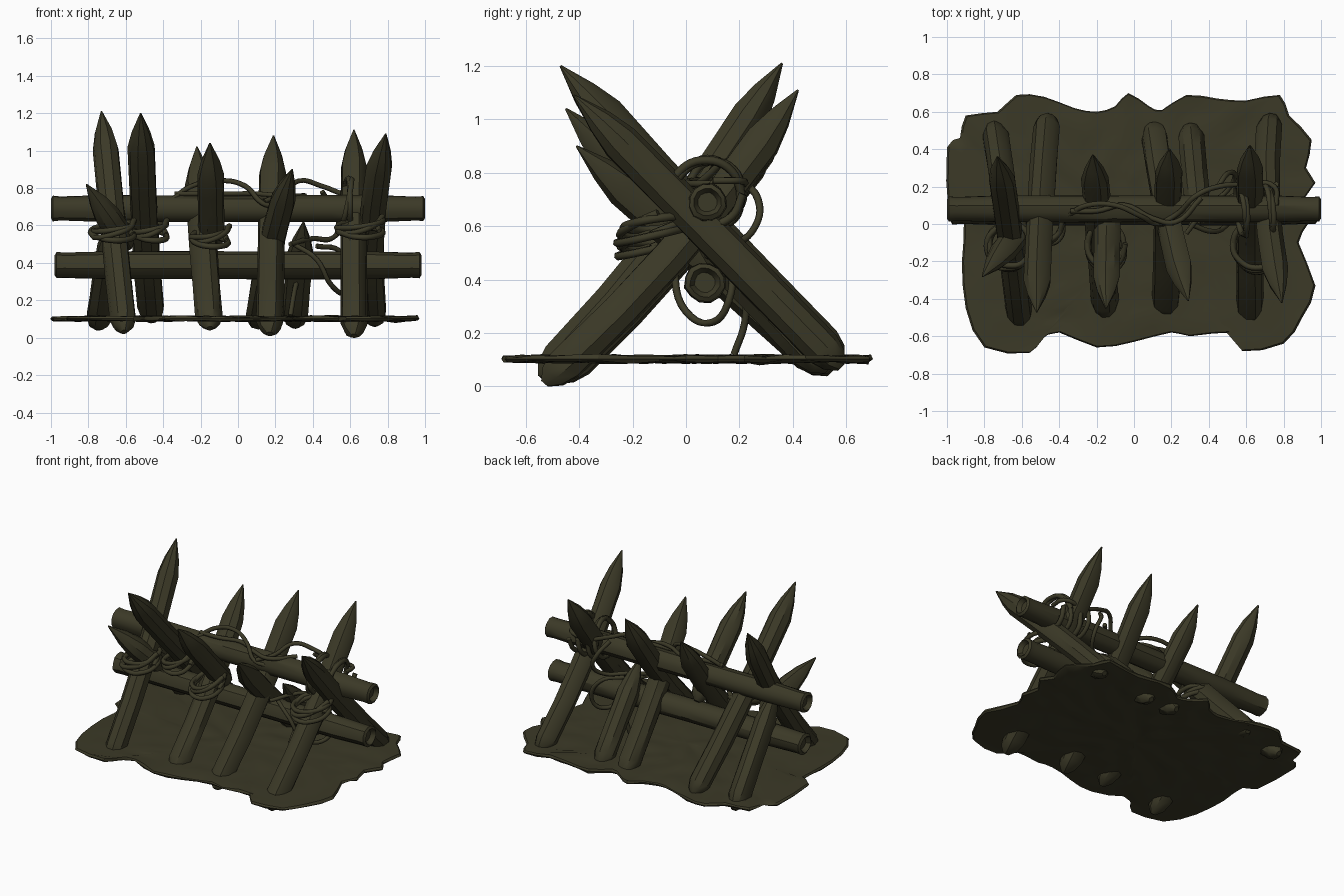
import bpy, bmesh, math, random
from mathutils import Vector, noise

random.seed(4)
cube = bpy.data.objects.get("Cube")
if cube:
    bpy.data.objects.remove(cube, do_unlink=True)

# One dark olive brown for the whole model
mat = bpy.data.materials.new("dark olive wood")
mat.use_nodes = True
COLOUR = (0.044, 0.041, 0.02, 1)
mat.diffuse_color = COLOUR
mat.node_tree.nodes["Principled BSDF"].inputs["Base Color"].default_value = COLOUR


def finish(name, bm, angle=35):
    bmesh.ops.recalc_face_normals(bm, faces=bm.faces)
    mesh = bpy.data.meshes.new(name)
    bm.to_mesh(mesh)
    bm.free()
    obj = bpy.data.objects.new(name, mesh)
    bpy.context.collection.objects.link(obj)
    mesh.materials.append(mat)
    bpy.ops.object.select_all(action='DESELECT')
    obj.select_set(True)
    bpy.context.view_layer.objects.active = obj
    bpy.ops.object.shade_smooth_by_angle(angle=math.radians(angle))


def pole(name, start, end, profile, sides=9, rough=0.06, bow=(0, 0, 0)):
    """Rough-hewn pole; profile lists (distance along, radius), bow bends its middle."""
    start, end, bow = Vector(start), Vector(end), Vector(bow)
    length = (end - start).length
    axis = (end - start).normalized()
    u = axis.orthogonal().normalized()
    v = axis.cross(u)
    bm = bmesh.new()
    lumps = [1 + random.uniform(-rough, rough) for _ in range(sides)]
    rings = []
    for dist, radius in profile:
        t = dist / length
        centre = start + axis * dist + bow * 4 * t * (1 - t)
        ring = []
        for i, lump in enumerate(lumps):
            a = math.tau * i / sides
            r = radius * lump * (1 + random.uniform(-rough, rough) / 2)
            ring.append(bm.verts.new(centre + (u * math.cos(a) + v * math.sin(a)) * r))
        rings.append(ring)
    for low, high in zip(rings, rings[1:]):
        for i in range(sides):
            j = (i + 1) % sides
            bm.faces.new((low[i], low[j], high[j], high[i]))
    bm.faces.new(rings[0])
    bm.faces.new(rings[-1])
    finish(name, bm)


def stake(name, foot, tip, bow=(0, 0, 0), r=0.072, point=0.24):
    """Pole with a long carved point on top and a blunt one at the foot."""
    length = (Vector(tip) - Vector(foot)).length
    body = length - point
    profile = [(0, r * 0.25), (0.04, r * 0.75), (0.1, r)]
    profile += [(0.1 + (body - 0.1) * t, r) for t in (0.25, 0.5, 0.75, 1)]
    profile += [(body + point * 0.45, r * 0.68), (length, 0.004)]
    pole(name, foot, tip, profile, bow=bow)


def rail(name, left, right, r):
    """Log with worn ends hollowed inside a rim."""
    length = (Vector(right) - Vector(left)).length
    profile = [(0.03, r * 0.5), (0.0, r * 0.72), (0.01, r * 0.95), (0.05, r * 0.9)]
    profile += [(length * t, r) for t in (0.15, 0.3, 0.45, 0.6, 0.75, 0.87)]
    profile += [(length - d, r * k) for d, k in ((0.05, 0.9), (0.01, 0.95), (0, 0.72), (0.03, 0.5))]
    pole(name, left, right, profile, sides=12, rough=0.05)


def rope(name, points, r=0.013):
    curve = bpy.data.curves.new(name, 'CURVE')
    curve.dimensions = '3D'
    curve.bevel_depth = r
    curve.bevel_resolution = 1
    curve.resolution_u = 5
    curve.use_fill_caps = True
    spline = curve.splines.new('BEZIER')
    spline.bezier_points.add(len(points) - 1)
    for bp, p in zip(spline.bezier_points, points):
        bp.co = p
        bp.handle_left_type = bp.handle_right_type = 'AUTO'
    curve.materials.append(mat)
    bpy.context.collection.objects.link(bpy.data.objects.new(name, curve))


def coil(name, centre, u, v, turns, drift):
    """Several uneven turns of rope on the ellipse spanned by u and v."""
    centre, u, v, drift = map(Vector, (centre, u, v, drift))
    steps, pts = 8, []
    for i in range(steps * turns + 1):
        a = math.tau * i / steps
        k = 1 + random.uniform(-0.07, 0.1)
        wander = math.sin(a * 0.7) * 0.5 + i / (steps * turns) - 0.5
        pts.append(centre + (u * math.cos(a) + v * math.sin(a)) * k + drift * wander)
    rope(name, pts, 0.016)


# Ground slab: wavy outline, thin rim, lumpy surface
OUTLINE = [(-1, .41), (-.93, .46), (-.9, .58), (-.73, .6), (-.63, .69), (-.48, .68),
           (-.32, .62), (-.2, .6), (-.1, .63), (-.03, .7), (.08, .63), (.15, .61),
           (.28, .69), (.45, .67), (.6, .66), (.78, .69), (.83, .58), (.95, .45),
           (.92, .3), (.97, .22), (.9, .12), (.93, 0), (.88, -.1), (.97, -.33),
           (.9, -.5), (.8, -.64), (.58, -.68), (.54, -.58), (.3, -.6), (.2, -.58),
           (0, -.63), (-.2, -.66), (-.4, -.58), (-.5, -.62), (-.56, -.69),
           (-.8, -.66), (-.9, -.45), (-.92, -.2), (-.91, 0), (-.99, .05)]
smooth = []
count = len(OUTLINE)
for i in range(count):
    a, b, c, d = (Vector(OUTLINE[(i + k) % count]) for k in (-1, 0, 1, 2))
    smooth += [b, (b + c) * 0.56 - (a + d) * 0.06]
bm = bmesh.new()
layers = []
steps = [k / 12 for k in range(12)] + [0.99]
for side, scales in ((1, steps), (-1, [1] + steps[::-1])):
    for s in scales:
        ring = []
        for p in smooth:
            x, y = p.x * s, p.y * s
            z = 0.102 + side * (0.011 if s < 1 else 0)
            z += noise.noise(Vector((x * 9, y * 9, side))) * 0.013 * (s < 1)
            ring.append(bm.verts.new((x, y, z)))
        layers.append(ring)
for low, high in zip(layers, layers[1:]):
    for i in range(len(smooth)):
        j = (i + 1) % len(smooth)
        bm.faces.new((low[i], low[j], high[j], high[i]))
bmesh.ops.remove_doubles(bm, verts=bm.verts, dist=0.0005)
finish("ground_slab", bm, 30)

# Stakes standing at the front and leaning back
BACKWARD = [((-.61, -.54, .03), (-.73, .36, 1.21)),
            ((-.15, -.5, .05), (-.22, .37, 1.02)),
            ((.17, -.49, .02), (.19, .40, 1.08)),
            ((.62, -.53, .01), (.62, .42, 1.11))]
for n, (foot, tip) in enumerate(BACKWARD, 1):
    stake(f"backward_stake_{n}", foot, tip, bow=(0, .045, -.02))

# Stakes standing at the back and leaning forward, with their bend
FORWARD = [((-.46, .58, .09), (-.52, -.47, 1.2), (-.01, 0, -.02)),
           ((.1, .54, .06), (.29, -.41, .9), (-.02, 0, 0)),
           ((.73, .58, .07), (.79, -.42, 1.09), (-.045, .01, -.01)),
           ((-.75, .54, .05), (-.66, -.06, .66), (0, 0, 0)),
           ((.3, .53, .06), (.35, .0, .62), (0, 0, 0))]
for n, (foot, tip, bow) in enumerate(FORWARD, 1):
    stake(f"forward_stake_{n}", foot, tip, bow)

# Short spikes tied into the crossing
stake("short_left_spike", (-.58, .0, .48), (-.81, -.28, .82))
stake("short_middle_spike", (-.14, .08, .47), (-.15, -.45, 1.04))

# Two horizontal logs
rail("upper_rail", (-1, .08, .69), (1, .08, .69), .074)
rail("lower_rail", (-.98, .07, .39), (.98, .07, .39), .077)

# Lashings around the upper rail
for n, x in enumerate((.58, .72), 1):
    coil(f"rail_lashing_{n}", (x, .08, .72), (0, .13, 0), (.02, 0, .12), 2, (.05, 0, 0))

# Lashings wrapped around the stakes at the crossing
LASHINGS = [(-.67, .11, -.12, .57), (-.47, .085, .02, .57), (-.15, .095, -.12, .54),
            (.65, .115, -.12, .59)]
for n, (x, width, y, z) in enumerate(LASHINGS, 1):
    coil(f"stake_lashing_{n}", (x, y, z), (width, 0, .01), (0, .12, .03), 3, (0, .02, .06))

# Loose vines looping over and under the rails
VINES = [[(-.35, .05, .74), (-.25, .1, .81), (-.1, .1, .84), (.04, .04, .81), (.13, .0, .72), (.2, .02, .7)],
         [(.14, .0, .73), (.24, .06, .77), (.33, .15, .84), (.45, .2, .81), (.6, .21, .76), (.75, .2, .77), (.76, .1, .77)],
         [(-.34, .07, .77), (-.2, .07, .77), (-.05, .1, .77), (.1, .03, .77), (.22, .01, .76), (.36, .14, .76)],
         [(.45, .2, .78), (.5, .27, .7), (.54, .26, .6), (.5, .18, .53), (.4, .1, .53), (.28, -.05, .5)],
         [(.3, .0, .5), (.42, -.04, .42), (.5, .0, .28), (.58, .1, .24), (.62, .16, .32), (.55, .16, .46), (.42, .08, .49)],
         [(.3, .16, .48), (.32, .22, .35), (.3, .22, .24), (.28, .18, .12)]]
for n, points in enumerate(VINES, 1):
    rope(f"loose_vine_{n}", points, 0.014)
